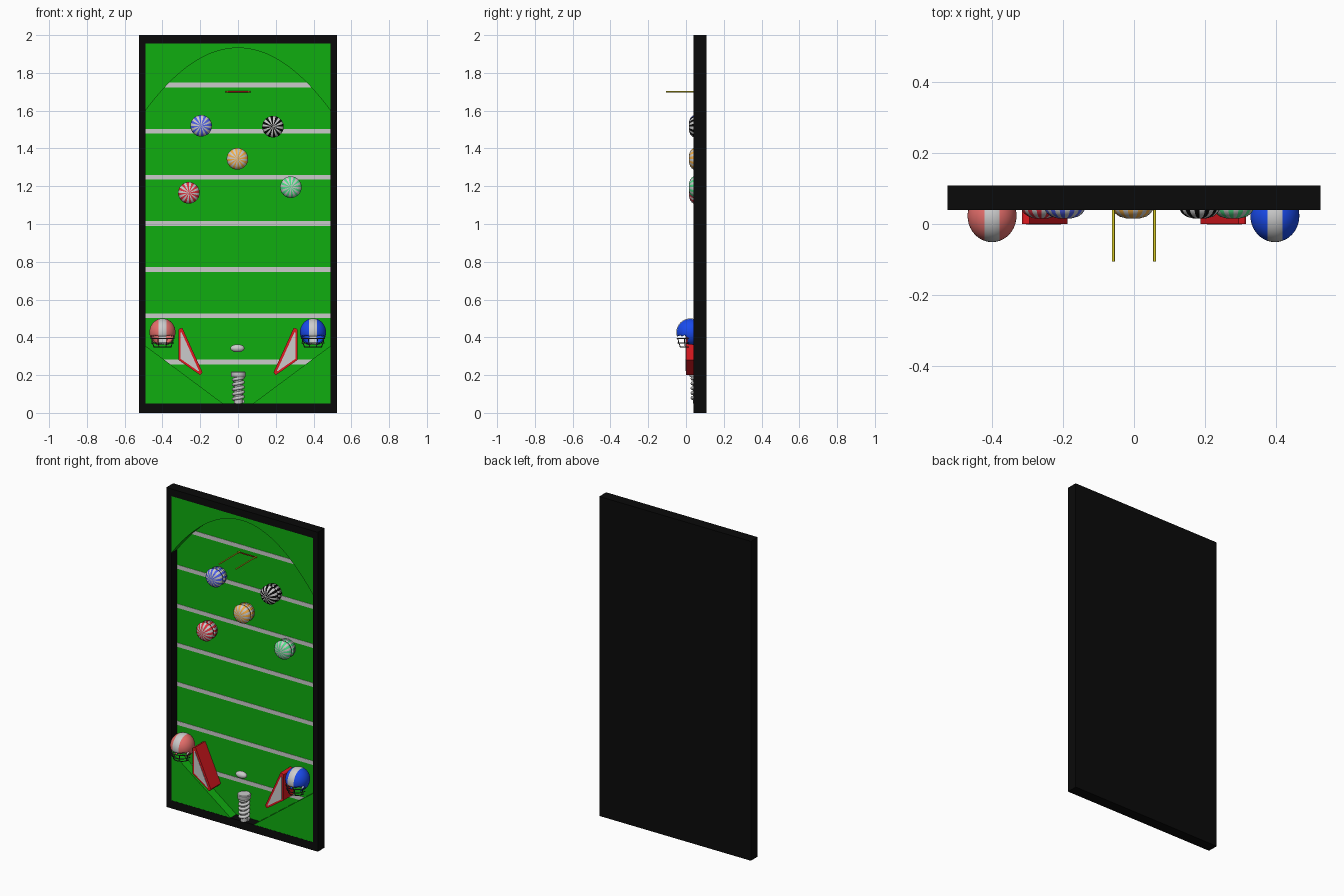
import bpy, bmesh
from math import sin, cos, pi
from mathutils import Matrix, Vector

if "Cube" in bpy.data.objects:
    bpy.data.objects.remove(bpy.data.objects["Cube"])

COLORS = {
    "black": (0.003, 0.003, 0.003), "turf": (0.005, 0.42, 0.005), "white": (0.8, 0.8, 0.8),
    "red": (0.75, 0.01, 0.015), "salmon": (0.8, 0.16, 0.15), "blue": (0.01, 0.07, 0.85),
    "royal": (0.08, 0.12, 0.85), "orange": (0.9, 0.42, 0.06), "mint": (0.08, 0.75, 0.25),
    "crimson": (0.75, 0.03, 0.05), "yellow": (0.7, 0.6, 0.02), "dark": (0.05, 0.05, 0.05),
}
MATS = {}
for key, c in COLORS.items():
    MATS[key] = bpy.data.materials.new(key)
    MATS[key].diffuse_color = (*c, 1)


def finish(name, bm, mats, smooth=False, normals=True):
    if normals:
        bmesh.ops.recalc_face_normals(bm, faces=bm.faces)
    me = bpy.data.meshes.new(name)
    bm.to_mesh(me)
    bm.free()
    ob = bpy.data.objects.new(name, me)
    bpy.context.collection.objects.link(ob)
    for m in mats:
        me.materials.append(MATS[m])
    if smooth:
        bpy.ops.object.select_all(action='DESELECT')
        ob.select_set(True)
        bpy.context.view_layer.objects.active = ob
        bpy.ops.object.shade_smooth_by_angle(angle=0.7)
    return ob


def prism(name, pts, y0, y1, mat):
    """Extrude an x-z outline from y0 to y1."""
    bm = bmesh.new()
    f = bm.faces.new([bm.verts.new((x, y0, z)) for x, z in pts])
    r = bmesh.ops.extrude_face_region(bm, geom=[f], use_keep_orig=True)
    vs = [v for v in r["geom"] if isinstance(v, bmesh.types.BMVert)]
    bmesh.ops.translate(bm, verts=vs, vec=(0, y1 - y0, 0))
    return finish(name, bm, [mat])


def slab(name, x0, x1, z0, z1, y0, y1, mat):
    return prism(name, [(x0, z0), (x1, z0), (x1, z1), (x0, z1)], y0, y1, mat)


def tube(name, pts, r, mat, res=3):
    cu = bpy.data.curves.new(name, 'CURVE')
    cu.dimensions = '3D'
    cu.bevel_depth = r
    cu.bevel_resolution = res
    cu.use_fill_caps = True
    sp = cu.splines.new('POLY')
    sp.points.add(len(pts) - 1)
    for p, co in zip(sp.points, pts):
        p.co = (*co, 1)
    ob = bpy.data.objects.new(name, cu)
    bpy.context.collection.objects.link(ob)
    cu.materials.append(MATS[mat])
    return ob


def lathe(name, profile, seg, matrix, mats, stripe=0):
    """Spin (radius, height) pairs round local z; stripe = segments per colour."""
    bm = bmesh.new()
    rings = [[bm.verts.new((r * cos(2 * pi * i / seg), r * sin(2 * pi * i / seg), h))
              for i in range(seg)] for r, h in profile]
    for a, b in zip(rings, rings[1:]):
        for i in range(seg):
            j = (i + 1) % seg
            f = bm.faces.new((a[i], a[j], b[j], b[i]))
            if stripe:
                f.material_index = (i // stripe) % 2
    bmesh.ops.remove_doubles(bm, verts=bm.verts, dist=1e-5)
    bmesh.ops.transform(bm, matrix=matrix, verts=bm.verts)
    return finish(name, bm, mats, True)


# Cabinet: back board and four rails
FRONT, FLOOR, BACK = 0.04, 0.098, 0.108
slab("back_board", -0.525, 0.525, 0, 2, 0.1, BACK, "black")
slab("bottom_rail", -0.525, 0.525, 0, 0.05, FRONT, 0.1, "black")
slab("top_rail", -0.525, 0.525, 1.955, 2, FRONT, 0.1, "black")
for s, side in ((-1, "left"), (1, "right")):
    slab(side + "_rail", *sorted((s * 0.49, s * 0.525)), 0.05, 1.955, FRONT, 0.1, "black")

# Playing field, yard stripes, arched top and sloped bottom corners
slab("playfield", -0.49, 0.49, 0.05, 1.955, FLOOR, 0.1, "turf")
for i in range(7):
    z = 0.27 + i * 0.2443
    slab("yard_stripe", -0.49, 0.49, z - 0.0125, z + 0.0125, FLOOR - 0.002, FLOOR, "white")
N = 32
for s in (-1, 1):
    arc = [(s * 0.49 * i / N, 1.932 - 1.385 * (0.49 * i / N) ** 2) for i in range(N + 1)]
    prism("arch_corner", arc + [(s * 0.49, 1.955), (0, 1.955)], FRONT + 0.001, FLOOR, "turf")
    prism("drain_slope", [(s * 0.49, 0.355), (s * 0.08, 0.05), (s * 0.49, 0.05)],
          FRONT + 0.001, FLOOR, "turf")

# Mushroom bumpers with striped heads
head = [(0, 0.015), (0.02, 0.016), (0.038, 0.021), (0.05, 0.03), (0.057, 0.041), (0.057, 0.048),
        (0.053, 0.056), (0.042, 0.062), (0, 0.063)]
base = [(0.038, 0.06), (0.038, 0.07), (0.052, 0.076), (0.055, 0.083), (0.05, 0.09), (0.05, FLOOR)]
for x, z, m in ((-0.195, 1.52, "royal"), (0.185, 1.515, "black"), (-0.003, 1.345, "orange"),
                (-0.26, 1.165, "crimson"), (0.28, 1.195, "mint")):
    mat = Matrix.Translation((x, 0, z)) @ Matrix.Rotation(-pi / 2, 4, 'X')
    lathe("bumper_head", head, 48, mat, ["white", m], 2)
    lathe("bumper_base", base, 48, mat, ["white", m], 2)

# Slingshots: red body with a white face plate
outer = [(0.31, 0.445), (0.295, 0.45), (0.188, 0.215), (0.2, 0.2), (0.315, 0.28), (0.315, 0.44)]
inner = [(0.304, 0.425), (0.298, 0.425), (0.206, 0.222), (0.212, 0.222), (0.304, 0.286)]
for s in (-1, 1):
    prism("slingshot_body", [(s * x, z) for x, z in outer], 0.0, FLOOR, "red")
    prism("slingshot_face", [(s * x, z) for x, z in inner], -0.002, 0.002, "white")

# Ball shaped like a football
bm = bmesh.new()
bmesh.ops.create_uvsphere(bm, u_segments=32, v_segments=16, radius=1)
bmesh.ops.transform(bm, verts=bm.verts, matrix=Matrix.Translation((-0.003, 0.038, 0.342))
                    @ Matrix.Diagonal((0.037, 0.022, 0.021, 1)))
finish("ball", bm, ["white"], True)

# Plunger: rod, spring and cap
PY = 0.058
at = Matrix.Translation((0.002, PY, 0))
lathe("plunger_rod", [(0, 0.05), (0.022, 0.05), (0.022, 0.2), (0, 0.2)], 24, at, ["white"])
lathe("plunger_cap", [(0, 0.19), (0.037, 0.19), (0.039, 0.194), (0.039, 0.214), (0.035, 0.218),
                      (0, 0.218)], 32, at, ["white"])
turns = 5
tube("plunger_spring", [(0.002 + 0.025 * cos(t * pi / 12), PY + 0.025 * sin(t * pi / 12),
                         0.06 + 0.128 * t / (24 * turns)) for t in range(24 * turns + 1)],
     0.009, "white")

# Goal posts and crossbar
for s in (-1, 1):
    tube("goal_upright", [(s * 0.058, -0.105, 1.7), (s * 0.058, FLOOR, 1.7)], 0.004, "yellow")
tube("goal_crossbar", [(-0.065, 0.09, 1.7), (0.065, 0.09, 1.7)], 0.003, "red")


# Helmets: open shell with centre stripe, and a wire face guard
def helmet(cx, mat):
    c = Vector((cx, 0.023, 0.427))
    bm = bmesh.new()
    bmesh.ops.create_uvsphere(bm, u_segments=40, v_segments=20, radius=1,
                              matrix=Matrix.Rotation(pi / 2, 4, 'Y'))
    gone = []
    for f in bm.faces:
        p = f.calc_center_median()
        f.material_index = int(abs(p.x) < 0.3)
        if p.z < -0.9 or (p.y < -0.2 and p.z < -0.25 and abs(p.x) < 0.86):
            gone.append(f)
    bmesh.ops.delete(bm, geom=gone, context='FACES')
    bmesh.ops.transform(bm, verts=bm.verts,
                        matrix=Matrix.Translation(c) @ Matrix.Diagonal((0.069, 0.074, 0.073, 1)))
    ob = finish("helmet_shell", bm, [mat, "white"], True, False)
    mod = ob.modifiers.new("shell", 'SOLIDIFY')
    mod.thickness = 0.006
    mod.offset = -1

    def bar(z, r):
        return [(cx + r * cos(a * pi / 16), 0.015 - r * sin(a * pi / 16), z) for a in range(17)]
    bars = [bar(0.393, 0.062), bar(0.37, 0.058), bar(0.35, 0.048)]
    for b in bars:
        tube("face_guard_bar", b, 0.0025, "dark", 2)
    for k in (2, 6, 10, 14):
        tube("face_guard_strut", [b[k] for b in bars], 0.0025, "dark", 2)


helmet(-0.4, "salmon")
helmet(0.397, "blue")

for m in bpy.data.materials:
    if m.users and not m.is_grease_pencil:
        m.use_nodes = True
        m.node_tree.nodes["Principled BSDF"].inputs["Base Color"].default_value = m.diffuse_color
